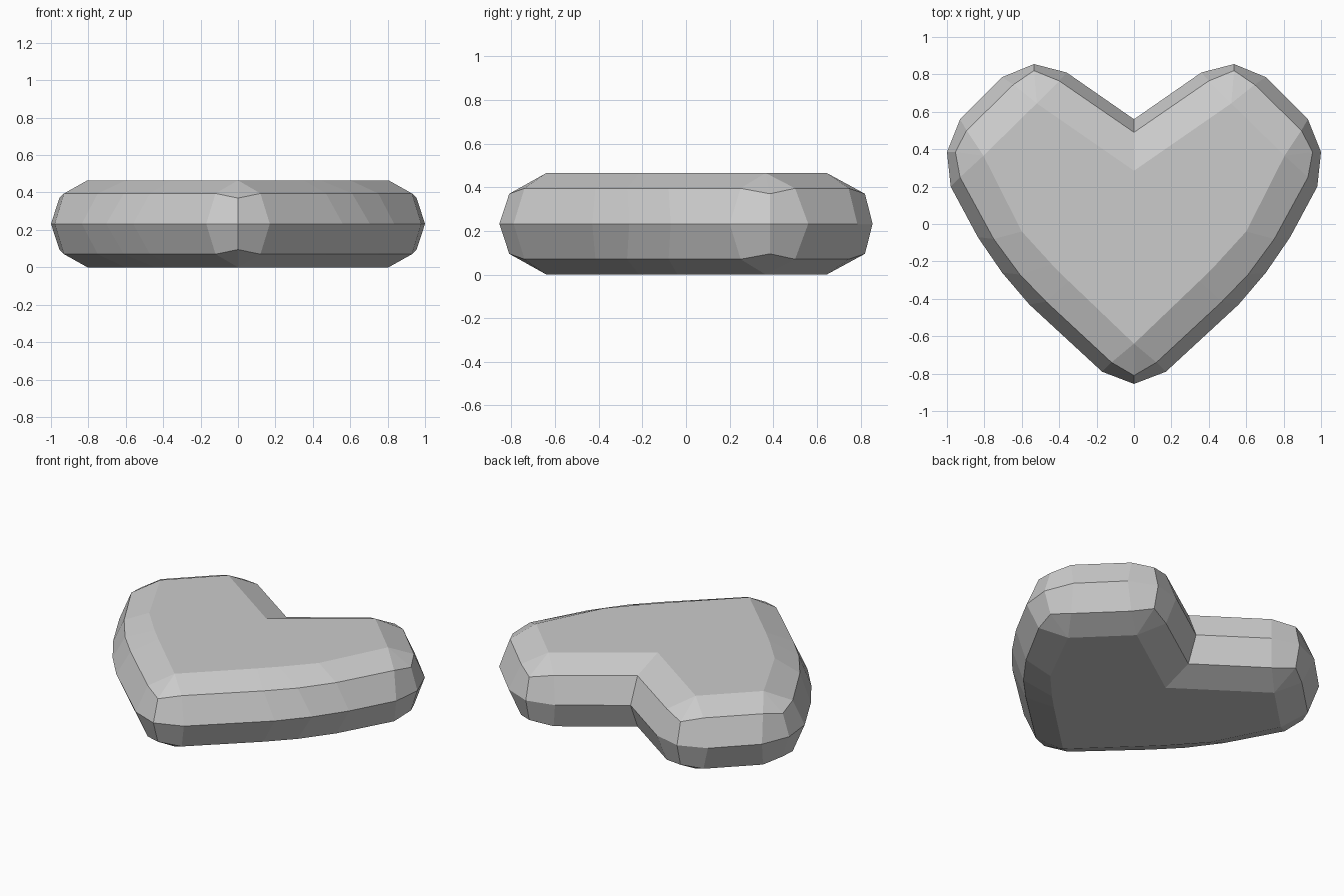
import bpy, bmesh

# Right half of the outline, notch -> lobe -> tip.
# Each row: mid-girdle x,y | shoulder x,y,z | flat face x,y
ROWS = [
    (0.00, 0.56, 0.00, 0.49, 0.395, 0.00, 0.285),    # notch
    (0.36, 0.81, 0.40, 0.765, 0.395, 0.52, 0.645),   # lobe top corner
    (0.535, 0.855, 0.535, 0.82, 0.37, 0.52, 0.645),
    (0.705, 0.785, 0.645, 0.745, 0.395, 0.52, 0.645),
    (0.93, 0.56, 0.895, 0.50, 0.395, 0.805, 0.365),  # lobe side corner
    (1.00, 0.385, 0.955, 0.385, 0.37, 0.805, 0.365),
    (0.98, 0.20, 0.93, 0.25, 0.395, 0.805, 0.365),
    (0.835, -0.07, 0.75, -0.08, 0.395, 0.60, -0.04),  # flank
    (0.705, -0.26, 0.61, -0.27, 0.395, 0.44, -0.215),
    (0.56, -0.43, 0.47, -0.415, 0.395, 0.35, -0.305),
    (0.17, -0.79, 0.12, -0.74, 0.395, 0.00, -0.64),  # tip corner
    (0.00, -0.855, 0.00, -0.81, 0.37, 0.00, -0.64),
]
H = 0.465


def ring(bm, pts):
    """Mirror a half outline across x and add its vertices."""
    full = pts + [(-x, y, z) for x, y, z in pts[-2:0:-1]]
    return [bm.verts.new(p) for p in full]


def flip(pts):
    return [(x, y, H - z) for x, y, z in pts]


mid = [(r[0], r[1], H / 2) for r in ROWS]
shoulder = [(r[2], r[3], r[4]) for r in ROWS]
face = [(r[5], r[6], H) for r in ROWS]

# Heart: bridge the rings bottom to top and merge the shared corners
bm = bmesh.new()
rings = [ring(bm, p) for p in (flip(face), flip(shoulder), mid, shoulder, face)]
n = len(rings[0])
for lo, hi in zip(rings, rings[1:]):
    for i in range(n):
        j = (i + 1) % n
        bm.faces.new((lo[i], lo[j], hi[j], hi[i]))
bmesh.ops.remove_doubles(bm, verts=bm.verts[:], dist=0.0005)

# Flat front and back faces
rim = [e for e in bm.edges if e.is_boundary]
bmesh.ops.holes_fill(bm, edges=rim, sides=0)
bmesh.ops.recalc_face_normals(bm, faces=bm.faces[:])

mesh = bpy.data.meshes.new("heart")
bm.to_mesh(mesh)
bm.free()
bpy.context.collection.objects.link(bpy.data.objects.new("heart", mesh))
